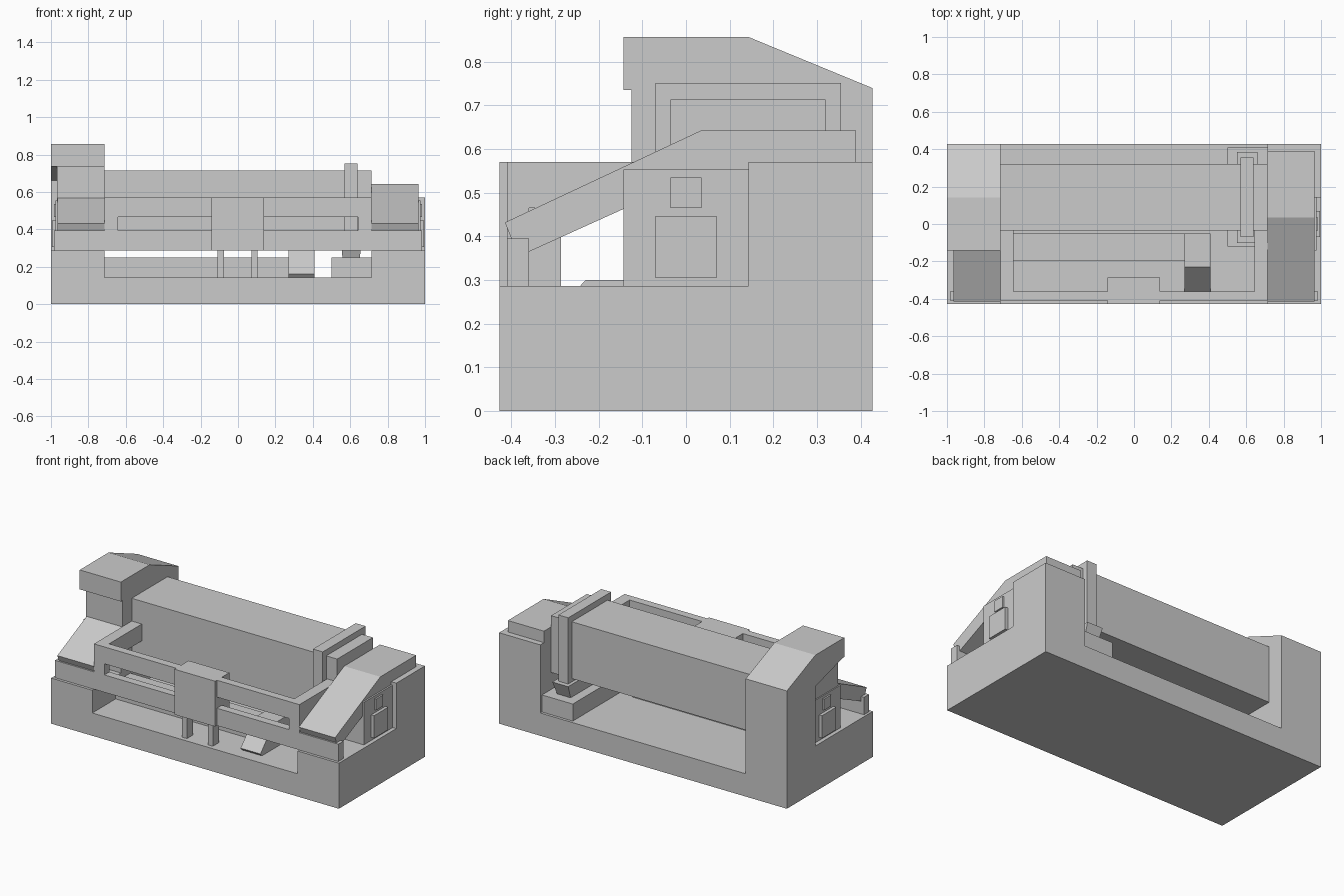
import bpy
import bmesh
from mathutils import Vector

cube = bpy.data.objects.get("Cube")
if cube:
    bpy.data.objects.remove(cube, do_unlink=True)

GREY = (0.6, 0.6, 0.6, 1.0)
grey = bpy.data.materials.new("plain grey")
grey.use_nodes = True
grey.diffuse_color = GREY
grey.node_tree.nodes["Principled BSDF"].inputs["Base Color"].default_value = GREY


def finish(name, bm):
    bmesh.ops.recalc_face_normals(bm, faces=bm.faces)
    mesh = bpy.data.meshes.new(name)
    bm.to_mesh(mesh)
    bm.free()
    mesh.materials.append(grey)
    obj = bpy.data.objects.new(name, mesh)
    bpy.context.collection.objects.link(obj)
    return obj


def prism(name, profile, x0, x1):
    """Extrude a (y, z) profile along x."""
    bm = bmesh.new()
    face = bm.faces.new([bm.verts.new((x0, y, z)) for y, z in profile])
    new = bmesh.ops.extrude_face_region(bm, geom=[face])["geom"]
    verts = [v for v in new if isinstance(v, bmesh.types.BMVert)]
    bmesh.ops.translate(bm, verts=verts, vec=(x1 - x0, 0, 0))
    return finish(name, bm)


def box(name, x, y, z):
    return prism(name, [(y[0], z[0]), (y[1], z[0]), (y[1], z[1]), (y[0], z[1])], *x)


def mirrored_box(name, x, y, z):
    box("left_" + name, x, y, z)
    box("right_" + name, (-x[1], -x[0]), y, z)


OUT, IN = 1.0, 0.714
FRONT, BACK = -0.427, 0.427
FLOOR, LEDGE, SHOULDER = 0.143, 0.286, 0.571

# Base bed with raised ends
box("base_bed", (-IN, IN), (FRONT, BACK), (0, FLOOR))
mirrored_box("end_base", (IN, OUT), (FRONT, BACK), (0, LEDGE))
mirrored_box("end_back", (IN, OUT), (0.143, BACK), (LEDGE, SHOULDER))
mirrored_box("end_middle", (IN, 0.975), (-0.143, 0.143), (LEDGE, 0.553))
mirrored_box("large_side_panel", (0.97, 0.995), (-0.07, 0.07), (0.305, 0.447))
mirrored_box("small_side_panel", (0.97, 0.985), (-0.035, 0.035), (0.465, 0.535))

# Sloping end covers
slope = [(-0.415, 0.432), (-0.4, 0.395), (-0.36, 0.395), (-0.36, 0.365),
         (-0.143, 0.463), (0.035, 0.55), (0.39, 0.55), (0.39, 0.643), (0.035, 0.643)]
prism("left_cover", slope, IN, 0.965)
right_slope = slope[:5] + [(-0.125, 0.463), (-0.125, 0.568)]
prism("right_cover", right_slope, -0.965, -IN)

# Head tower on the right end
head = [(-0.143, 0.857), (0.143, 0.857), (BACK, 0.74), (BACK, SHOULDER),
        (0.143, SHOULDER), (0.143, 0.66), (-0.125, 0.735), (-0.143, 0.735)]
prism("tower_head", head, -OUT, -IN)
box("tower_neck", (-0.968, -IN), (-0.125, 0.143), (0.55, 0.735))

# Long beam with its clamp and pedestal
box("beam", (-IN, IN), (-0.035, 0.32), (0.357, 0.714))
box("beam_clamp", (0.57, 0.638), (-0.07, 0.355), (0.32, 0.752))
box("pedestal_block", (0.5, IN), (-0.12, 0.41), (FLOOR, 0.25))

bm = bmesh.new()
bmesh.ops.create_cube(bm, size=1)
centre = Vector((0.605, 0.142, 0.293))
for v in bm.verts:
    spread = 1.0 if v.co.z > 0 else 0.85
    v.co = centre + Vector((v.co.x * 0.11 * spread, v.co.y * 0.485 * spread, v.co.z * 0.086))
finish("pedestal", bm)

# Front guard rails
RAIL = (-0.41, -0.36)
box("lower_rail", (-0.985, 0.985), RAIL, (LEDGE, 0.395))
box("upper_rail", (-IN, IN), RAIL, (0.465, SHOULDER))
mirrored_box("rail_post", (0.642, IN), RAIL, (0.395, 0.465))
mirrored_box("rail_arm", (0.644, IN), (-0.36, -0.035), (0.465, SHOULDER))

# Control box on two legs
box("control_box", (-0.143, 0.14), (FRONT, -0.286), (LEDGE, SHOULDER))
for side, x in (("left", 0.088), ("right", -0.092)):
    box(side + "_control_leg", (x - 0.017, x + 0.017), (-0.4, -0.34), (FLOOR, LEDGE))

# Conveyor bed and outlet chute
box("conveyor_bed", (-IN, 0.27), (-0.195, -0.05), (FLOOR, 0.25))
chute = [(-0.36, 0.16), (-0.345, FLOOR), (-0.05, FLOOR), (-0.05, 0.3), (-0.23, 0.3)]
prism("outlet_chute", chute, 0.27, 0.408)
